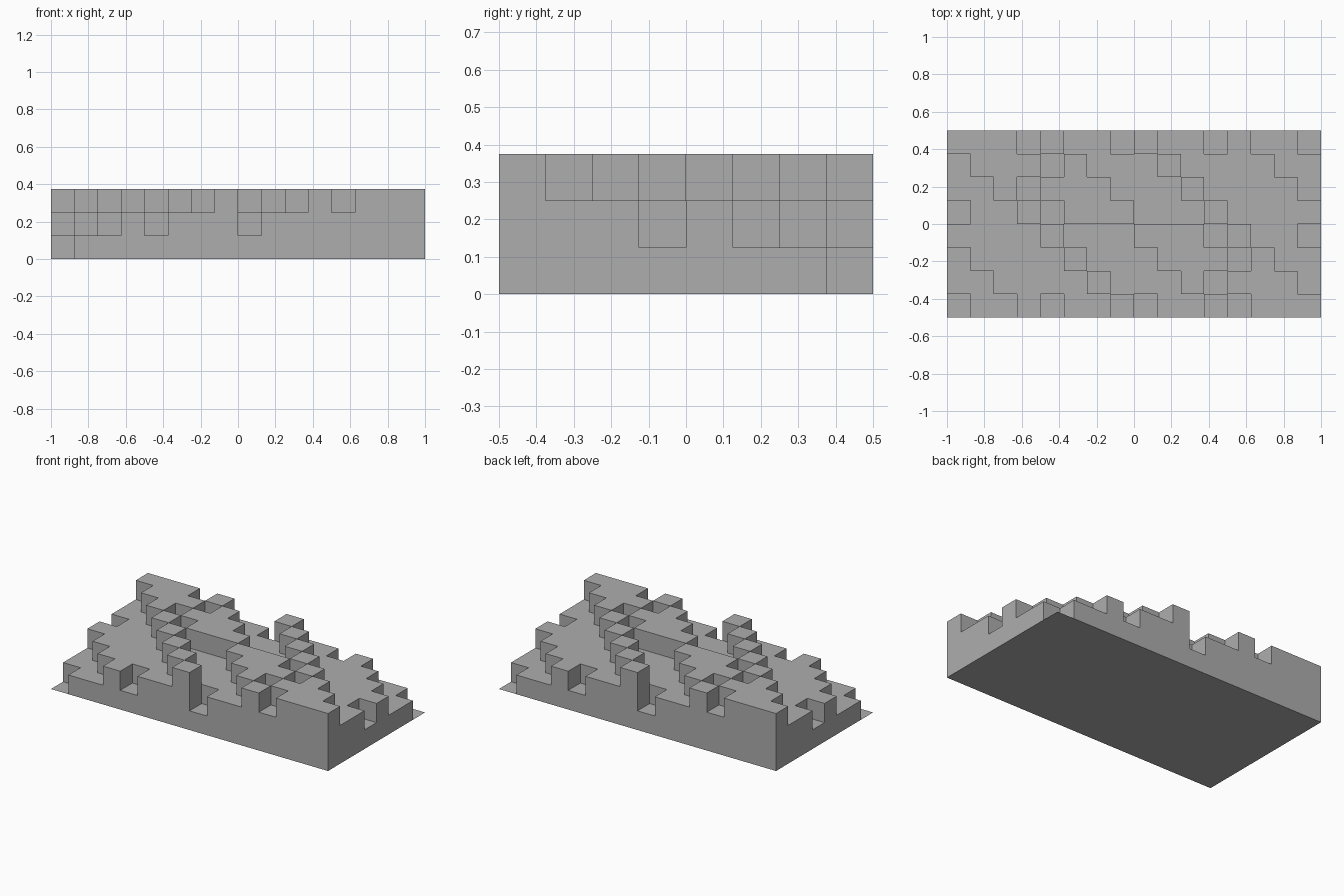
import bpy, bmesh

if "Cube" in bpy.data.objects:
    bpy.data.objects.remove(bpy.data.objects["Cube"], do_unlink=True)

COLS, ROWS, CELL = 16, 8, 0.125


def level(i, j):
    """Terrace height in cells; the two halves are point-symmetric."""
    if not (0 <= i < COLS and 0 <= j < ROWS):
        return 0
    if j >= ROWS // 2:
        i, j = COLS - 1 - i, ROWS - 1 - j
    # rim cells follow the number of set bits
    if i == 0 or j == 0 or i == COLS - 1:
        w = bin(i).count("1") + bin(j).count("1")
        return min(w, 7 - w)
    # inner cells step along the diagonals
    s = i + j
    if s <= 2:
        return 1
    if i in (11, 12) and s in (12, 14):
        return 2
    return 3 if s == 7 or 11 <= s <= 15 else 2


bm = bmesh.new()
grid = {}


def vert(i, j, k):
    key = (i, j, k)
    if key not in grid:
        grid[key] = bm.verts.new(((i - COLS / 2) * CELL, (j - ROWS / 2) * CELL, k * CELL))
    return grid[key]


def quad(*corners):
    bm.faces.new([vert(*c) for c in corners])


for i in range(COLS):
    for j in range(ROWS):
        h = level(i, j)
        a, b = i + 1, j + 1
        # terrace top and underside
        quad((i, j, h), (a, j, h), (a, b, h), (i, b, h))
        if h:
            quad((i, j, 0), (i, b, 0), (a, b, 0), (a, j, 0))
        # walls down to each lower neighbour
        sides = (((i, j - 1), (i, j), (a, j)), ((a, j), (a, j), (a, b)),
                 ((i, b), (a, b), (i, b)), ((i - 1, j), (i, b), (i, j)))
        for near, p, q in sides:
            for k in range(level(*near), h):
                quad((*p, k), (*q, k), (*q, k + 1), (*p, k + 1))

mesh = bpy.data.meshes.new("stepped_block")
bm.to_mesh(mesh)
bm.free()
block = bpy.data.objects.new("stepped_block", mesh)
bpy.context.collection.objects.link(block)

# single plain grey
grey = bpy.data.materials.new("plain_grey")
grey.use_nodes = True
colour = (0.42, 0.42, 0.42, 1)
grey.diffuse_color = colour
grey.node_tree.nodes["Principled BSDF"].inputs["Base Color"].default_value = colour
mesh.materials.append(grey)
